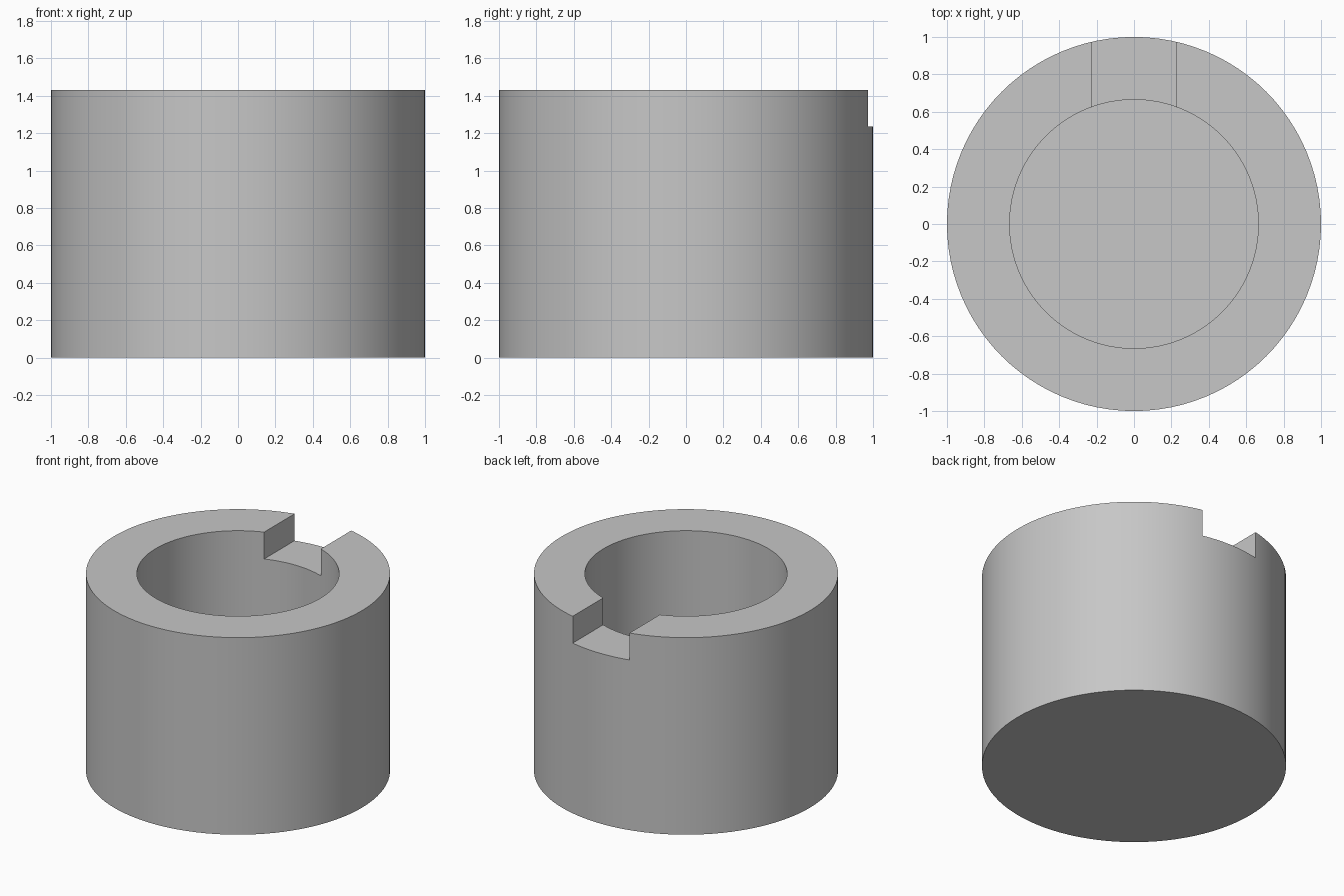
import bpy, bmesh, math

OUTER, INNER = 1.0, 0.665
HEIGHT, FLOOR = 1.43, 0.33
NOTCH_WIDTH, NOTCH_BOTTOM = 0.455, 1.235
SIDES = 96

cube = bpy.data.objects.get("Cube")
if cube:
    bpy.data.objects.remove(cube, do_unlink=True)

grey = bpy.data.materials.new("plain_grey")
grey.use_nodes = True
colour = (0.57, 0.57, 0.57, 1)
grey.diffuse_color = colour
grey.node_tree.nodes["Principled BSDF"].inputs["Base Color"].default_value = colour


def ring(bm, radius, z):
    """One circle of vertices at the given height."""
    return [bm.verts.new((radius * math.cos(a), radius * math.sin(a), z))
            for a in (math.tau * i / SIDES for i in range(SIDES))]


# Cup body: outer wall, rim, inner wall, with closed base and bore floor
bm = bmesh.new()
rings = [ring(bm, r, z) for r, z in
         ((OUTER, 0), (OUTER, HEIGHT), (INNER, HEIGHT), (INNER, FLOOR))]
for low, high in zip(rings, rings[1:]):
    for i in range(SIDES):
        j = (i + 1) % SIDES
        bm.faces.new((low[i], low[j], high[j], high[i]))
bm.faces.new(rings[0][::-1])
bm.faces.new(rings[-1])
bmesh.ops.recalc_face_normals(bm, faces=bm.faces)
mesh = bpy.data.meshes.new("cup_body")
bm.to_mesh(mesh)
bm.free()
body = bpy.data.objects.new("cup_body", mesh)
bpy.context.collection.objects.link(body)
mesh.materials.append(grey)

# Notch through the back of the rim
bpy.ops.mesh.primitive_cube_add(size=1, location=(0, 0.8, NOTCH_BOTTOM + 0.5))
cutter = bpy.context.object
cutter.name = "notch_cutter"
cutter.scale = (NOTCH_WIDTH, 1, 1)
cutter.hide_render = True
cutter.data.materials.append(grey)

bpy.ops.object.select_all(action="DESELECT")
body.select_set(True)
bpy.context.view_layer.objects.active = body
notch = body.modifiers.new("rim_notch", "BOOLEAN")
notch.operation = "DIFFERENCE"
notch.solver = "EXACT"
notch.object = cutter
bpy.ops.object.modifier_apply(modifier=notch.name)
bpy.data.objects.remove(cutter, do_unlink=True)

bpy.ops.object.shade_smooth_by_angle(angle=math.radians(30))
